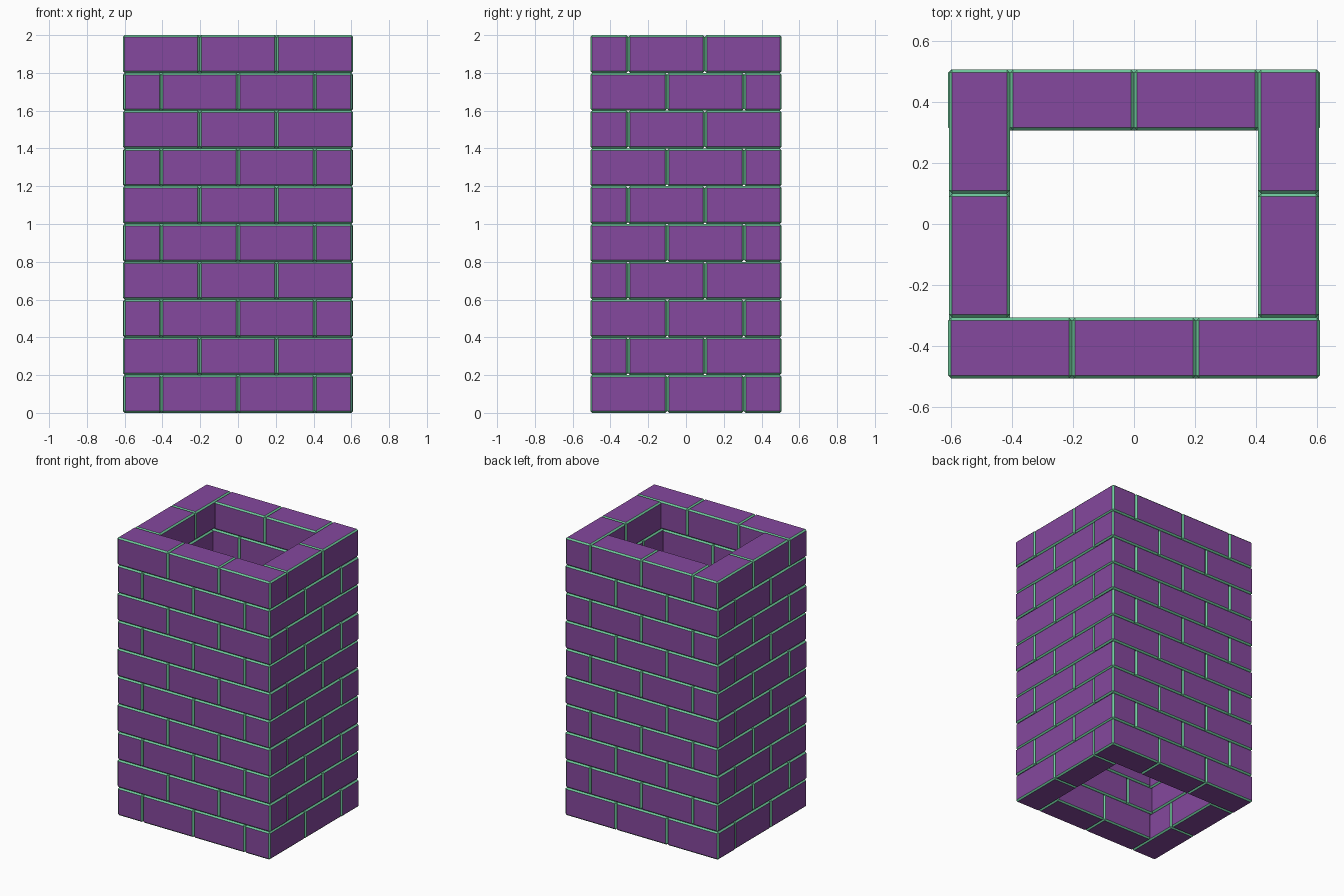
import bpy, bmesh, math
from mathutils import Vector, Matrix

if "Cube" in bpy.data.objects:
    bpy.data.objects.remove(bpy.data.objects["Cube"])

L, W, H = 0.4067, 0.2, 0.2      # brick length, width, height
BEVEL = 0.01
COURSES = 10


def material(name, rgb):
    m = bpy.data.materials.new(name)
    m.diffuse_color = (*rgb, 1)
    m.use_nodes = True
    m.node_tree.nodes["Principled BSDF"].inputs["Base Color"].default_value = m.diffuse_color
    return m


purple = material("purple_brick", (0.235, 0.065, 0.342))
green = material("green_edge", (0.16, 0.58, 0.33))

# One brick: purple block with green chamfered edges
mesh = bpy.data.meshes.new("brick")
mesh.materials.append(purple)
mesh.materials.append(green)
bm = bmesh.new()
bmesh.ops.create_cube(bm, size=1)
bmesh.ops.scale(bm, vec=(L, W, H), verts=bm.verts)
bmesh.ops.bevel(bm, geom=bm.edges[:], offset=BEVEL, offset_type='OFFSET',
                segments=1, profile=0.5, affect='EDGES', material=1)
# main faces are axis aligned, everything else is chamfer
bm.normal_update()
for f in bm.faces:
    f.material_index = 0 if max(abs(c) for c in f.normal) > 0.99 else 1
bm.to_mesh(mesh)
bm.free()

# Layout of one course: (x, y, is turned sideways)
half_y = L + W / 2
layout = [(i * L, -half_y + W / 2, False) for i in (-1, 0, 1)]        # long wall
layout += [(i * L / 2, half_y - W / 2, False) for i in (-1, 1)]       # short wall
layout += [(s * (L + W / 2), half_y - L / 2 - j * L, True)            # side walls
           for s in (-1, 1) for j in (0, 1)]

# Stack the courses, every second one turned half round
for c in range(COURSES):
    s = 1 if c % 2 else -1
    for n, (x, y, turned) in enumerate(layout):
        ob = bpy.data.objects.new(f"brick_course{c + 1}_{n + 1}", mesh)
        ob.location = (s * x, s * y, (c + 0.5) * H)
        if turned:
            ob.rotation_euler.z = math.pi / 2
        bpy.context.collection.objects.link(ob)
